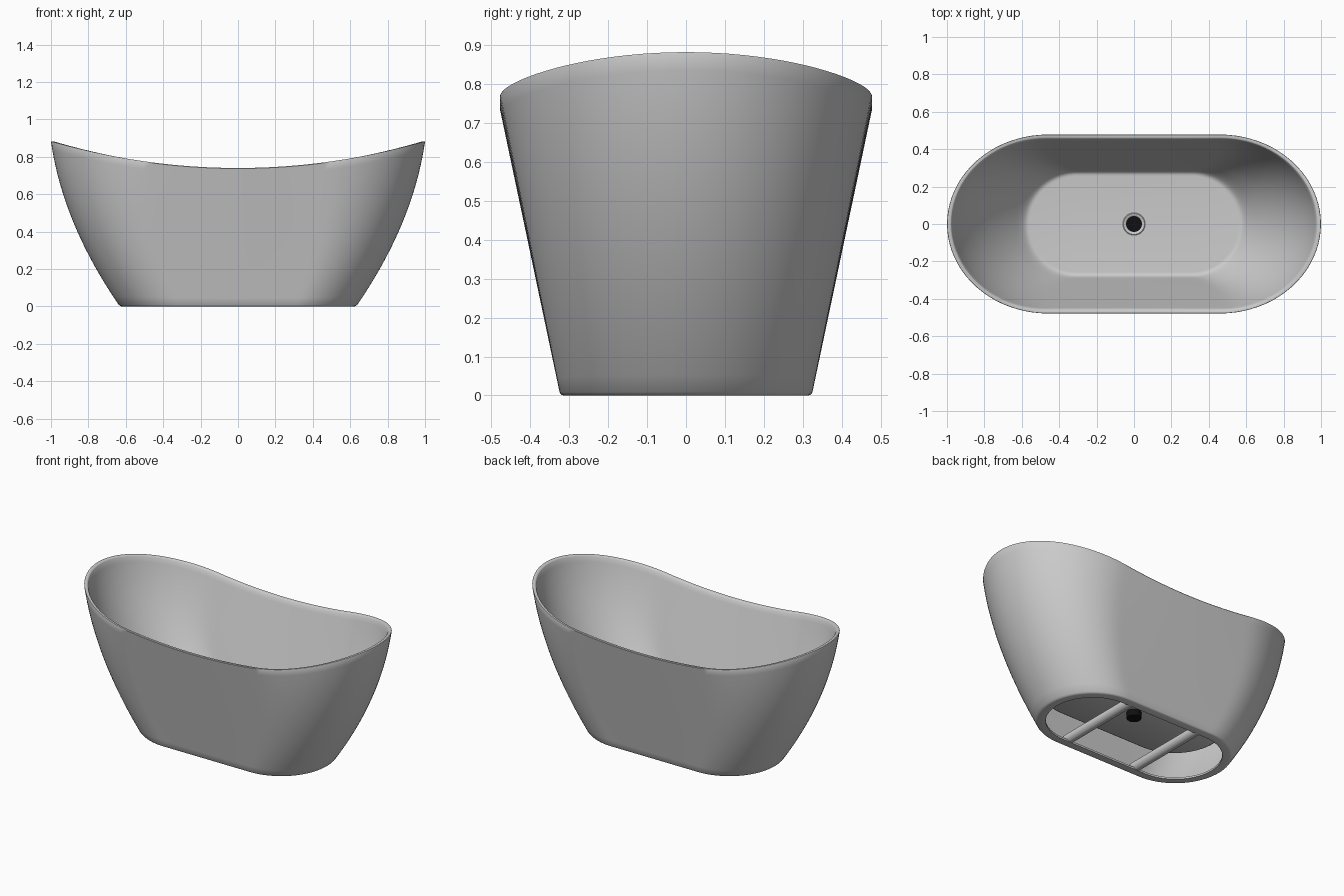
import bpy, bmesh, math

if "Cube" in bpy.data.objects:
    bpy.data.objects.remove(bpy.data.objects["Cube"])

ARC, STRAIGHT = 40, 24


def stadium(length, width):
    """Round-ended outline: half length, half width -> list of (x, y); wider outlines get longer ends."""
    end = width * (1 + 0.13 * max(0, min(1, (width - 0.32) / 0.16)))
    s, pts = length - end, []
    for sign in (1, -1):
        for i in range(ARC):
            a = -math.pi / 2 + math.pi * i / ARC
            pts.append((sign * (s + end * math.cos(a)), sign * width * math.sin(a)))
        for i in range(STRAIGHT):
            pts.append((sign * s * (1 - 2 * i / STRAIGHT), sign * width))
    return pts


RIM = [0.74 + 0.142 * x * x for x, y in stadium(1.0, 0.479)]


def loft(name, sections, cap_start=False, cap_end=False):
    """Sections are (half length, half width, base z, fraction up to rim, z offset)."""
    bm = bmesh.new()
    rings = []
    for L, W, z0, t, dz in sections:
        rings.append([bm.verts.new((x, y, z0 + (r - z0) * t + dz))
                      for (x, y), r in zip(stadium(L, W), RIM)])
    for a, b in zip(rings, rings[1:]):
        n = len(a)
        for i in range(n):
            j = (i + 1) % n
            bm.faces.new((a[i], a[j], b[j], b[i]))
    if cap_start:
        bm.faces.new(rings[0][::-1])
    if cap_end:
        bm.faces.new(rings[-1])
    bmesh.ops.recalc_face_normals(bm, faces=bm.faces)
    return finish(name, bm)


def finish(name, bm, mat=None):
    me = bpy.data.meshes.new(name)
    bm.to_mesh(me)
    bm.free()
    ob = bpy.data.objects.new(name, me)
    bpy.context.collection.objects.link(ob)
    if mat:
        me.materials.append(mat)
    bpy.ops.object.select_all(action='DESELECT')
    ob.select_set(True)
    bpy.context.view_layer.objects.active = ob
    bpy.ops.object.shade_smooth_by_angle(angle=math.radians(35))
    return ob


def lathe(name, profile, mat=None, seg=48):
    """Revolve a closed (radius, z) profile around the z axis."""
    bm = bmesh.new()
    rings = [[bm.verts.new((r * math.cos(2 * math.pi * k / seg), r * math.sin(2 * math.pi * k / seg), z))
              for k in range(seg)] for r, z in profile]
    for a, b in zip(rings, rings[1:] + rings[:1]):
        for k in range(seg):
            m = (k + 1) % seg
            bm.faces.new((a[k], a[m], b[m], b[k]))
    bmesh.ops.recalc_face_normals(bm, faces=bm.faces)
    return finish(name, bm, mat)


def outer(t, off=0.0):
    return (0.632 + 0.61 * t - 0.242 * t * t - off, 0.323 + 0.156 * t - off, 0.0, t, 0.0)


FLOOR = 0.19


def inner(u, off=0.0):
    return (0.582 + 0.395 * (1.6 * u - 0.6 * u * u) + off, 0.278 + 0.179 * u + off, FLOOR, u, 0.0)


N = 20
# outer wall, rounded rim, inner wall, and small fillet to the floor
tub = [(0.58, 0.27, 0, 0, 0), (0.624, 0.315, 0, 0, 0), (0.629, 0.32, 0, 0, 0.002)]
tub += [outer(0.01 + 0.986 * i / N) for i in range(N + 1)]
tub += [(0.998, 0.477, 0, 1, 0), (0.984, 0.464, 0, 1, 0), (0.979, 0.459, 0, 1, -0.002)]
tub += [inner(0.99 - 0.95 * i / N) for i in range(N + 1)]
tub += [(0.59, 0.28, FLOOR, 0, 0.012), (0.58, 0.274, FLOOR, 0, 0.005),
        (0.57, 0.266, FLOOR, 0, 0.001), (0.56, 0.257, FLOOR, 0, 0)]
loft("tub_shell", tub, cap_end=True)

# hollow underside: floor slab, back of the basin, inside of the outer wall, base flange
under = [(0.575, 0.272, FLOOR, 0, -0.018), (0.59, 0.287, FLOOR, 0, -0.008)]
under += [inner(0.02 + 0.63 * i / 8, 0.012) for i in range(9)]
under += [outer(0.7 - 0.68 * i / 10, 0.015) for i in range(11)]
under += [(0.58, 0.27, 0, 0, 0.012), (0.58, 0.27, 0, 0, 0)]
loft("tub_underside", under, cap_start=True)

# two round support bars across the open base
for side, label in ((-1, "left"), (1, "right")):
    bm = bmesh.new()
    bmesh.ops.create_cone(bm, cap_ends=True, segments=24, radius1=0.03, radius2=0.03, depth=0.6)
    for v in bm.verts:
        x, y, z = v.co
        v.co = (x + side * 0.25, z, y + 0.031)
    bmesh.ops.recalc_face_normals(bm, faces=bm.faces)
    finish("support_bar_" + label, bm)

# drain collar and dark drain pipe through the floor
lathe("drain_collar", [(0.042, FLOOR - 0.01), (0.06, FLOOR - 0.01), (0.06, FLOOR + 0.002),
                       (0.056, FLOOR + 0.005), (0.046, FLOOR + 0.003), (0.042, FLOOR)])
black = bpy.data.materials.new("drain_black")
black.diffuse_color = (0.005, 0.005, 0.005, 1)
black.use_nodes = True
black.node_tree.nodes["Principled BSDF"].inputs["Base Color"].default_value = black.diffuse_color
bm = bmesh.new()
bmesh.ops.create_cone(bm, cap_ends=True, segments=48, radius1=0.042, radius2=0.042, depth=0.06)
bmesh.ops.translate(bm, verts=bm.verts, vec=(0, 0, FLOOR - 0.028))
finish("drain_pipe", bm, black)
